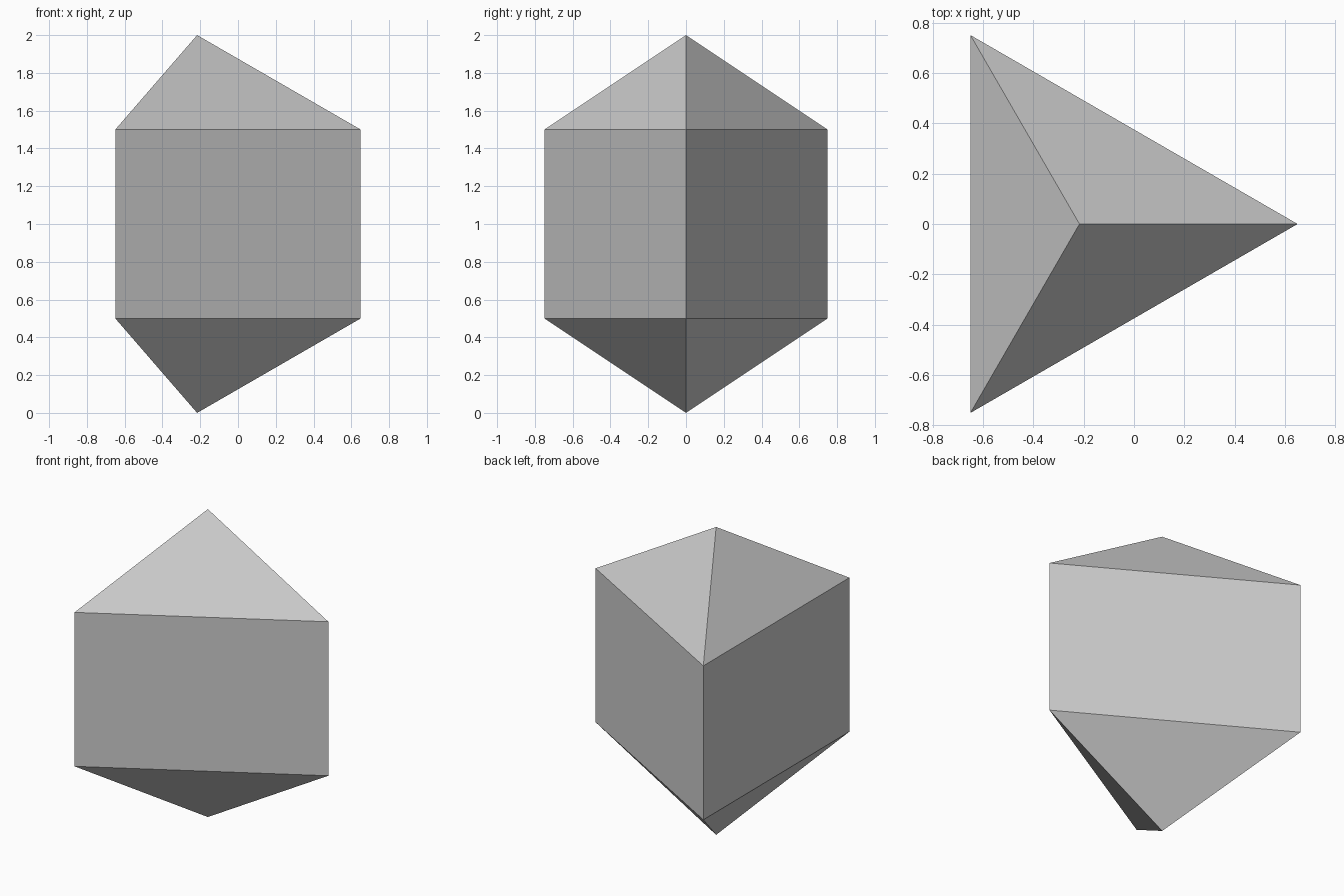
import bpy, bmesh
from math import cos, sin, pi, sqrt

if "Cube" in bpy.data.objects:
    bpy.data.objects.remove(bpy.data.objects["Cube"])

SIDE = 1.5                  # edge of the triangular section
R = SIDE / sqrt(3)          # circumradius of the section
AXIS_X = -R / 4             # axis offset that centres the bounds on x = 0

bm = bmesh.new()


def ring(z):
    return [bm.verts.new((AXIS_X + R * cos(i * 2 * pi / 3), R * sin(i * 2 * pi / 3), z))
            for i in range(3)]


# Two section rings and the pointed ends
low, high = ring(0.5), ring(1.5)
bottom = bm.verts.new((AXIS_X, 0, 0))
top = bm.verts.new((AXIS_X, 0, 2))

# Prism walls and three-sided pyramid caps
for i in range(3):
    j = (i + 1) % 3
    bm.faces.new((low[i], low[j], high[j], high[i]))
    bm.faces.new((high[i], high[j], top))
    bm.faces.new((low[j], low[i], bottom))

mesh = bpy.data.meshes.new("triangular_crystal")
bm.to_mesh(mesh)
bm.free()
bpy.context.collection.objects.link(bpy.data.objects.new("triangular_crystal", mesh))
